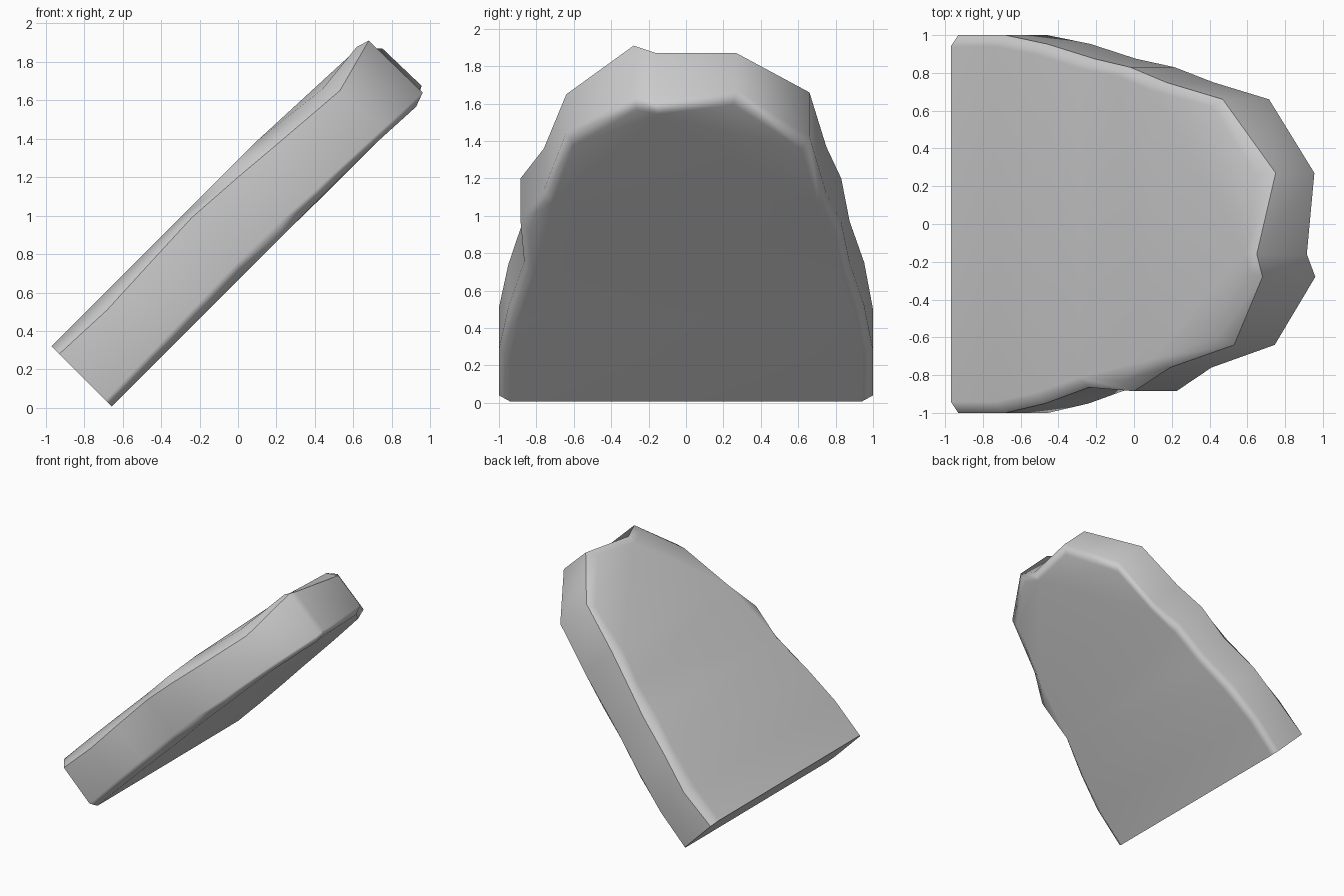
import bpy, bmesh

if "Cube" in bpy.data.objects:
    bpy.data.objects.remove(bpy.data.objects["Cube"])

# Slab outline seen from above, walking around the rim:
# x, y, height above the 45 degree plane at the upper rim, same at the lower rim
rim = [
    (-0.93, -1.00, 1.21, 0.73), (-0.68, -1.00, 1.19, 0.74), (-0.47, -0.95, 1.21, 0.75),
    (-0.24, -0.865, 1.23, 0.76), (0.00, -0.885, 1.20, 0.75), (0.19, -0.76, 1.17, 0.73),
    (0.53, -0.64, 1.12, 0.70), (0.68, -0.28, 1.23, 0.68), (0.65, -0.16, 1.22, 0.70),
    (0.75, 0.27, 1.12, 0.72), (0.47, 0.66, 1.19, 0.71), (0.17, 0.75, 1.20, 0.70),
    (-0.02, 0.83, 1.22, 0.75), (-0.21, 0.875, 1.18, 0.74), (-0.46, 0.953, 1.21, 0.75),
    (-0.68, 1.00, 1.18, 0.74), (-0.93, 1.00, 1.21, 0.73),
]
BASE = -0.65        # x + z along the cut base


def place(s, y, d):
    """s runs up the slope, d through the thickness"""
    return ((s - d) / 2, y, (s + d) / 2)


bm = bmesh.new()
rings = [[], [], [], []]
for x, y, hi, lo in rim:
    s = max(2 * x + hi, BASE)
    inner = BASE + (s - BASE) * 0.97
    top = 1.29 if x < 0.4 else max(hi + 0.03, 1.22)
    for ring, p in zip(rings, ((inner, y * 0.94, top), (s, y, hi),
                               (s + 0.01 * (s > 2), y, lo),
                               (inner, y * 0.94, min(lo - 0.04, 0.665)))):
        ring.append(bm.verts.new(place(*p)))

# Rounded rim bands between the rings
n = len(rim)
for a, b in zip(rings, rings[1:]):
    for i in range(n - 1):
        bm.faces.new((a[i], b[i], b[i + 1], a[i + 1]))

# Broad upper and lower faces, then the straight cut base
caps = [bm.faces.new(rings[0]), bm.faces.new(rings[3][::-1])]
base = bm.faces.new([r[0] for r in rings][::-1] + [r[-1] for r in rings])
bmesh.ops.recalc_face_normals(bm, faces=bm.faces[:])
for f in bm.faces:
    f.smooth = True

# Crisp edges at the base and along the upper rim
for e in base.edges:
    e.smooth = False
for a, b in zip(rings[1], rings[1][1:]):
    bm.edges.get((a, b)).smooth = False
bmesh.ops.triangulate(bm, faces=caps)

mesh = bpy.data.meshes.new("stone_slab")
bm.to_mesh(mesh)
bm.free()
slab = bpy.data.objects.new("stone_slab", mesh)
bpy.context.collection.objects.link(slab)

# Keep the broad faces evenly shaded
wn = slab.modifiers.new("even_shading", 'WEIGHTED_NORMAL')
wn.keep_sharp = True
